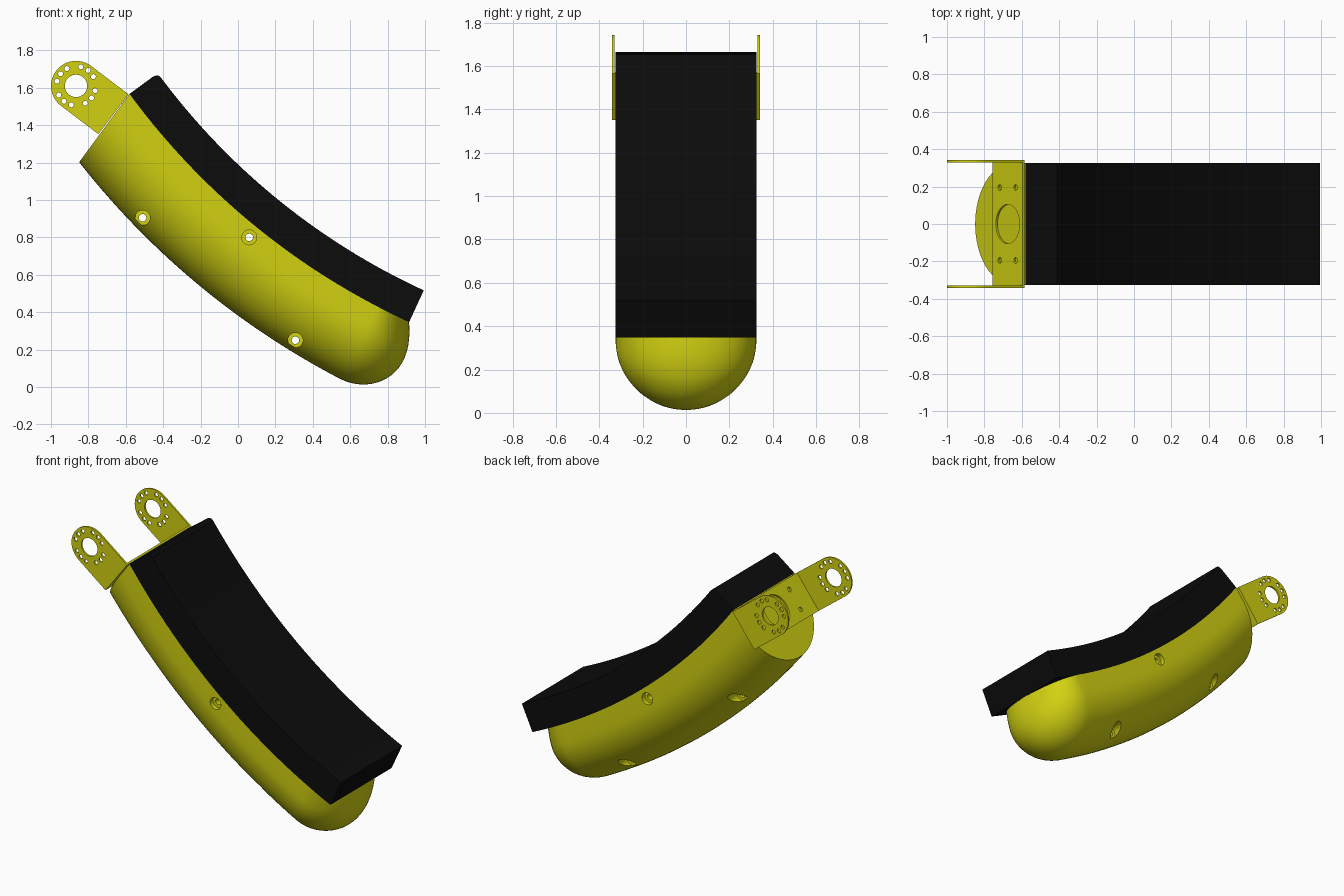
import bpy, bmesh, math
from mathutils import Vector, Matrix

if "Cube" in bpy.data.objects:
    bpy.data.objects.remove(bpy.data.objects["Cube"])

def material(name, rgb):
    m = bpy.data.materials.new(name)
    m.diffuse_color = (*rgb, 1)
    m.use_nodes = True
    m.node_tree.nodes["Principled BSDF"].inputs["Base Color"].default_value = m.diffuse_color
    return m

YELLOW = material("yellow", (0.64, 0.64, 0.006))
BLACK = material("black", (0.0035, 0.0035, 0.0035))

# Arc shared by the shell and the pad, in the x-z plane
P0, P1 = Vector((-0.58, 1.567)), Vector((0.915, 0.347))
HALF = math.radians(14.5)
chord = P1 - P0
R = chord.length / 2 / math.sin(HALF)
C = (P0 + P1) / 2 + Vector((-chord.y, chord.x)).normalized() * R * math.cos(HALF)
TH0 = math.atan2(P0.y - C.y, P0.x - C.x)
TH1 = math.atan2(P1.y - C.y, P1.x - C.x)
W = 0.325

def on_arc(th, n, y):
    return Vector((C.x + (R + n) * math.cos(th), y, C.y + (R + n) * math.sin(th)))

def finish(name, bm, mat):
    bmesh.ops.remove_doubles(bm, verts=bm.verts, dist=1e-5)
    bmesh.ops.recalc_face_normals(bm, faces=bm.faces)
    me = bpy.data.meshes.new(name)
    bm.to_mesh(me)
    bm.free()
    me.materials.append(mat)
    ob = bpy.data.objects.new(name, me)
    bpy.context.collection.objects.link(ob)
    return ob

def activate(ob):
    bpy.ops.object.select_all(action='DESELECT')
    ob.select_set(True)
    bpy.context.view_layer.objects.active = ob

def smooth(ob):
    activate(ob)
    bpy.ops.object.shade_smooth_by_angle(angle=math.radians(32))

def loft(name, rings, mat, cap_end=True):
    bm = bmesh.new()
    rows = [[bm.verts.new(p) for p in ring] for ring in rings]
    k = len(rows[0])
    for a, b in zip(rows, rows[1:]):
        for i in range(k):
            bm.faces.new((a[i], a[(i + 1) % k], b[(i + 1) % k], b[i]))
    bm.faces.new(rows[0])
    if cap_end:
        bm.faces.new(rows[-1])
    return finish(name, bm, mat)

def drill(ob, holes):
    """holes: (centre, axis, radius, length, sides)"""
    bm = bmesh.new()
    for c, axis, r, length, sides in holes:
        rot = Vector((0, 0, 1)).rotation_difference(Vector(axis)).to_matrix().to_4x4()
        bmesh.ops.create_cone(bm, cap_ends=True, segments=sides, radius1=r, radius2=r,
                              depth=length, matrix=Matrix.Translation(c) @ rot)
    cutter = finish("hole_cutter", bm, ob.data.materials[0])
    cutter.hide_render = True
    mod = ob.modifiers.new("holes", 'BOOLEAN')
    mod.operation, mod.solver, mod.object = 'DIFFERENCE', 'EXACT', cutter
    activate(ob)
    bpy.ops.object.modifier_apply(modifier=mod.name)
    bpy.data.objects.remove(cutter)

# Shell: U-shaped section swept along the arc, slanted start, domed end
STRAIGHT, DOME_C, DOME_T, BULGE = 0.11, 0.19, 0.245, 0.055
section = [(-W, 0), (-W, 0.055)]
section += [(-W * math.cos(math.pi * i / 32), STRAIGHT + W * math.sin(math.pi * i / 32)) for i in range(33)]
section += [(W, 0.055), (W, 0)]
dome_start = TH1 + (BULGE - DOME_T) / R
rings = []
for s in range(37):
    ring = []
    for y, n in section:
        start = TH0 + 0.31 * n / (R + n)
        ring.append(on_arc(start + (dome_start - start) * s / 36, n, y))
    rings.append(ring)
for s in range(1, 15):
    a = math.pi / 2 * s / 14
    u, f = math.sin(a), (math.cos(a) if s < 14 else 0.0)
    ring = []
    for y, n in section:
        m = DOME_C + (n - DOME_C) * f if n > DOME_C else n
        back = BULGE * ((DOME_C - n) / DOME_C) ** 2 * u if n < DOME_C else 0
        ring.append(on_arc(dome_start + (DOME_T * u - back) / R, m, y * f))
    rings.append(ring)
shell = loft("curved_shell", rings, YELLOW, cap_end=False)

# Counterbored screw holes through the shell
screws = [(0.06, 0.80, 0.295), (-0.51, 0.905, 0.13), (0.307, 0.25, 0.13)]
drill(shell, [(Vector((x, sy * (seat + 0.2), z)), (0, 1, 0), 0.04, 0.4, 24)
              for x, z, seat in screws for sy in (-1, 1)])
drill(shell, [(Vector((x, 0, z)), (0, 1, 0), 0.02, 1, 20) for x, z, _ in screws])
smooth(shell)

# Pad: rectangular section on the inside of the arc, rounded top corner
T = 0.187
rows = [(0, 0), (-T + 0.03, 0), (-T + 0.012, 0.006), (-T + 0.003, 0.016), (-T, 0.032)]
prof = []
for s in range(49):
    lo, hi = [], []
    for n, off in rows:
        start = TH0 + off / R
        th = start + (TH1 - start) * s / 48
        lo.append(on_arc(th, n, -W))
        hi.append(on_arc(th, n, W))
    prof.append(lo + hi[::-1])
pad = loft("curved_pad", prof, BLACK)
smooth(pad)

# Bracket frame: A points out of the shell end, B runs up along it
A, B = Vector((-0.797, 0, 0.604)), Vector((0.604, 0, 0.797))
TAB_R, REACH, OUT, THICK = 0.1335, 0.251, 0.342, 0.012
hub = Vector((-0.866, 0, 1.61))
base = hub - A * REACH
Y = Vector((0, 1, 0))

def prism(name, outline, y0, y1):
    return loft(name, [[base + A * a + B * b + Y * y for a, b in outline] for y in (y0, y1)], YELLOW)

# Side tabs with a round end, a hub hole and groups of three small holes
outline = [(0, -TAB_R)]
outline += [(REACH + TAB_R * math.cos(t), TAB_R * math.sin(t))
            for t in (math.pi * (i / 24 - 0.5) for i in range(25))]
outline += [(0, TAB_R)]
tab_holes = [(hub, Y, 0.06, 2, 32)]
for g in range(4):
    for d in (-24, 0, 24):
        t = math.radians(52 + 90 * g + d)
        tab_holes.append((hub + Vector((math.cos(t), 0, math.sin(t))) * 0.105, Y, 0.0135, 2, 12))
for side, sy in (("front", -1), ("back", 1)):
    tab = prism(side + "_bracket_tab", outline, sy * (OUT - THICK), sy * OUT)
    drill(tab, tab_holes)
    smooth(tab)

# Mounting plate joining the tabs, with centre hole and four screw holes
plate = prism("bracket_plate", [(0, -TAB_R), (THICK, -TAB_R), (THICK, TAB_R), (0, TAB_R)],
              -OUT + THICK, OUT - THICK)
plate_holes = [(base, A, 0.105, 0.2, 40)]
plate_holes += [(base + B * b + Y * y, A, 0.016, 0.2, 12) for b in (-0.07, 0.07) for y in (-0.195, 0.195)]
drill(plate, plate_holes)
smooth(plate)
